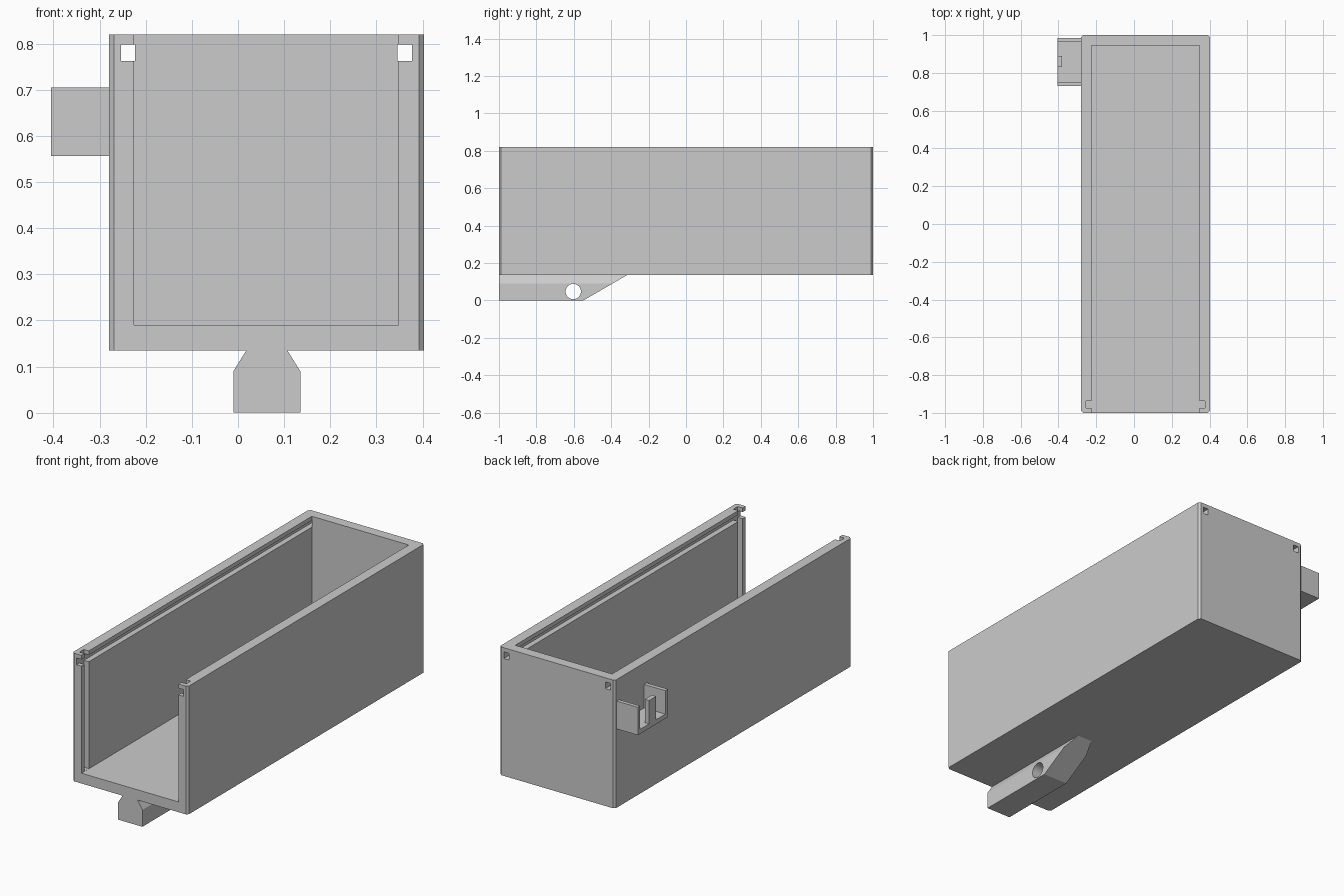
import bpy
import bmesh
from mathutils import Matrix

if "Cube" in bpy.data.objects:
    bpy.data.objects.remove(bpy.data.objects["Cube"], do_unlink=True)

grey = bpy.data.materials.new("light_grey")
grey.use_nodes = True
grey.diffuse_color = (0.6, 0.6, 0.6, 1)
grey.node_tree.nodes["Principled BSDF"].inputs["Base Color"].default_value = (0.6, 0.6, 0.6, 1)


def finish(name, bm):
    bmesh.ops.recalc_face_normals(bm, faces=bm.faces)
    mesh = bpy.data.meshes.new(name)
    bm.to_mesh(mesh)
    bm.free()
    mesh.materials.append(grey)
    obj = bpy.data.objects.new(name, mesh)
    bpy.context.collection.objects.link(obj)
    return obj


def box(name, x, y, z, chamfer=0):
    bm = bmesh.new()
    bmesh.ops.create_cube(bm, size=1)
    for v in bm.verts:
        v.co = [r[0] if c < 0 else r[1] for c, r in zip(v.co, (x, y, z))]
    if chamfer:
        upright = [e for e in bm.edges if abs(e.verts[0].co.z - e.verts[1].co.z) > 0.01]
        bmesh.ops.bevel(bm, geom=upright, offset=chamfer, segments=1, affect='EDGES')
    return finish(name, bm)


def prism(name, outline, axis, start, end):
    """Extrude an outline along x or y."""
    bm = bmesh.new()
    place = (lambda a, b: (start, a, b)) if axis == 'x' else (lambda a, b: (a, start, b))
    face = bm.faces.new([bm.verts.new(place(a, b)) for a, b in outline])
    moved = bmesh.ops.extrude_face_region(bm, geom=[face])["geom"]
    step = (end - start, 0, 0) if axis == 'x' else (0, end - start, 0)
    bmesh.ops.translate(bm, vec=step, verts=[v for v in moved if isinstance(v, bmesh.types.BMVert)])
    return finish(name, bm)


def cut(obj, cutter, operation='DIFFERENCE'):
    mod = obj.modifiers.new("cut", 'BOOLEAN')
    mod.operation = operation
    mod.solver = 'EXACT'
    mod.object = cutter
    bpy.context.view_layer.objects.active = obj
    bpy.ops.object.modifier_apply(modifier=mod.name)
    bpy.data.objects.remove(cutter, do_unlink=True)


# Open-fronted box with chamfered upright corners
body = box("box_body", (-0.28, 0.403), (-1, 1), (0.135, 0.82), chamfer=0.011)
cut(body, box("cavity", (-0.225, 0.348), (-1.1, 0.945), (0.19, 0.95)))

# Lid grooves run right through the back wall; panel grooves are open at the top
for outer, inner in ((-0.254, -0.223), (0.377, 0.346)):
    x = sorted((outer, inner))
    cut(body, box("lid_groove", x, (-1.1, 1.1), (0.762, 0.798)))
    cut(body, box("panel_groove", x, (-0.975, -0.938), (0.191, 0.95)))

# Mounting foot: necked section, sloped back end and a cross hole
foot = prism("mounting_foot", [(-0.01, 0), (0.135, 0), (0.135, 0.09), (0.107, 0.135),
                               (0.018, 0.135), (-0.01, 0.09)], 'y', -1, -0.3)
cut(foot, prism("foot_slope", [(-1.1, -0.1), (-0.722, -0.1), (-0.29, 0.15), (-1.1, 0.15)],
                'x', -0.2, 0.3), 'INTERSECT')
bm = bmesh.new()
bmesh.ops.create_cone(bm, cap_ends=True, segments=32, radius1=0.041, radius2=0.041, depth=0.4,
                      matrix=Matrix.Translation((0.06, -0.603, 0.048)) @ Matrix.Rotation(1.5708, 4, 'Y'))
cut(foot, finish("foot_hole", bm))

# Side clip: U-shaped tray with a central tab on its outer edge
prism("side_clip", [(0.985, 0.705), (0.985, 0.556), (0.731, 0.556), (0.731, 0.705),
                    (0.753, 0.705), (0.753, 0.58), (0.965, 0.58), (0.965, 0.705)], 'x', -0.405, -0.28)
box("clip_tab", (-0.405, -0.38), (0.83, 0.89), (0.58, 0.705))

bpy.ops.object.select_all(action='DESELECT')
foot.select_set(True)
bpy.context.view_layer.objects.active = foot
bpy.ops.object.shade_smooth_by_angle(angle=0.5)
